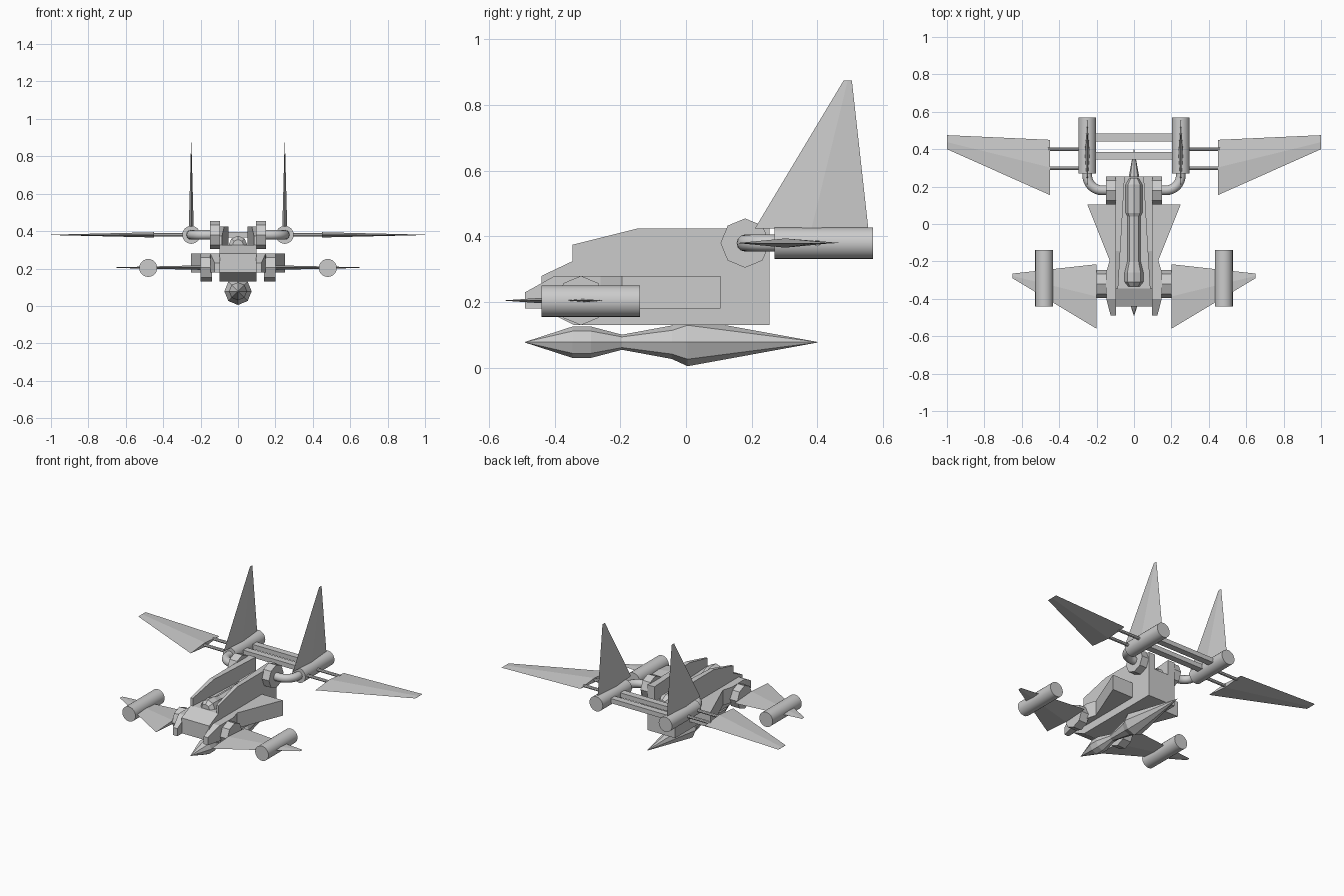
import bpy, bmesh, math
from mathutils import Vector

cube = bpy.data.objects.get("Cube")
if cube:
    bpy.data.objects.remove(cube, do_unlink=True)

grey = bpy.data.materials.new("hull_grey")
grey.use_nodes = True
colour = (0.6, 0.6, 0.6, 1)
grey.diffuse_color = colour
grey.node_tree.nodes["Principled BSDF"].inputs["Base Color"].default_value = colour


def loft(name, rings, mirror=False, smooth=False):
    """Skin a list of equal-length rings and cap both ends."""
    bm = bmesh.new()
    loops = [[bm.verts.new(p) for p in ring] for ring in rings]
    n = len(loops[0])
    for a, b in zip(loops, loops[1:]):
        for i in range(n):
            j = (i + 1) % n
            bm.faces.new((a[i], a[j], b[j], b[i]))
    bm.faces.new(loops[0])
    bm.faces.new(loops[-1])
    bmesh.ops.recalc_face_normals(bm, faces=bm.faces)
    mesh = bpy.data.meshes.new(name)
    bm.to_mesh(mesh)
    bm.free()
    mesh.materials.append(grey)
    ob = bpy.data.objects.new(name, mesh)
    bpy.context.collection.objects.link(ob)
    if mirror:
        ob.modifiers.new("Mirror", "MIRROR").use_mirror_merge = False
    if smooth:
        bpy.ops.object.select_all(action="DESELECT")
        ob.select_set(True)
        bpy.context.view_layer.objects.active = ob
        bpy.ops.object.shade_smooth_by_angle(angle=math.radians(40))
    return ob


def circle(r, sides):
    return [(r * math.cos(2 * math.pi * i / sides), r * math.sin(2 * math.pi * i / sides))
            for i in range(sides)]


def side_prism(name, profile, x0, x1, mirror=False):
    """Extrude a (y, z) profile across x."""
    return loft(name, [[(x, y, z) for y, z in profile] for x in (x0, x1)], mirror)


def lathe_y(name, x, z, stations, sides, mirror=False, smooth=False):
    """Round body along y from (y, radius) stations."""
    return loft(name, [[(x + u, y, z + v) for u, v in circle(r, sides)] for y, r in stations],
                mirror, smooth)


def rod_x(name, y, z, r, x0, x1, sides, mirror=True):
    return side_prism(name, [(y + u, z + v) for u, v in circle(r, sides)], x0, x1, mirror)


def blade(name, root, tip, thick, tip_thick):
    """Diamond-section wing; root and tip are (leading, trailing) points."""
    span = Vector(tip[0]) - Vector(root[0])
    side = Vector((0, 0, 1)) if abs(span.x) > abs(span.z) else Vector((1, 0, 0))
    rings = []
    for (lead, trail), t in ((root, thick), (tip, tip_thick)):
        lead, trail = Vector(lead), Vector(trail)
        mid = lead.lerp(trail, 0.5)
        rings.append([lead, mid + side * t, trail, mid - side * t])
    return loft(name, rings, True)


# Main body
side_prism("fuselage", [(-0.345, 0.325), (-0.44, 0.28), (-0.44, 0.18), (-0.34, 0.13),
                        (0.255, 0.13), (0.255, 0.325)], -0.1, 0.1)

# Raised side walls, thicker towards the rear
wall = [(-0.345, 0.375, 0.085), (-0.145, 0.425, 0.073), (0.255, 0.425, 0.05),
        (0.255, 0.32, 0.05), (-0.345, 0.32, 0.085)]
loft("upper_wall", [[(0.1, y, z) for y, z, x in wall], [(x, y, z) for y, z, x in wall]], True)

# Spine and canopy between the walls
lathe_y("spine", 0, 0.325, [(-0.335, 0.03), (-0.31, 0.05), (-0.26, 0.05), (-0.2, 0.035),
                            (0.04, 0.035), (0.06, 0.045), (0.21, 0.045), (0.245, 0.025)], 8)

# Flared side pods with tapered noses
plan = [(-0.49, 0.125, 0.23), (-0.4, 0.148, 0.28), (-0.26, 0.15, 0.28),
        (-0.195, 0.13, 0.28), (0.105, 0.25, 0.28)]
loft("side_pod", [[(0.095, y, 0.18), (x, y, 0.18), (x, y, top), (0.095, y, top)]
                  for y, x, top in plan], True)

# Underslung store
lathe_y("belly_store", 0, 0.078, [(-0.49, 0.001), (-0.345, 0.048), (-0.29, 0.048),
                                  (-0.195, 0.023), (-0.043, 0.051), (0.005, 0.073),
                                  (0.4, 0.001)], 8)

# Wing hubs
rod_x("front_hub", -0.32, 0.205, 0.075, 0.14, 0.2, 8)
rod_x("rear_hub", 0.18, 0.38, 0.075, 0.095, 0.15, 8)

# Front wings and their pods
blade("front_wing", ((0.2, -0.56, 0.205), (0.2, -0.215, 0.205)),
      ((0.65, -0.29, 0.205), (0.65, -0.265, 0.205)), 0.012, 0.002)
lathe_y("front_wing_pod", 0.48, 0.203, [(-0.44, 0.048), (-0.14, 0.048)], 24, True, True)

# Rear engines with tail fins and wings
lathe_y("rear_engine", 0.25, 0.38, [(0.27, 0.048), (0.57, 0.048)], 24, True, True)
blade("tail_fin", ((0.25, 0.21, 0.425), (0.25, 0.555, 0.425)),
      ((0.25, 0.48, 0.875), (0.25, 0.505, 0.875)), 0.013, 0.001)
blade("rear_wing", ((0.45, 0.155, 0.38), (0.45, 0.45, 0.38)),
      ((1.0, 0.4, 0.38), (1.0, 0.475, 0.38)), 0.014, 0.001)

# Crossbars between engines, rods out to the wings
for y in (0.365, 0.463):
    side_prism("crossbar", [(y - 0.021, 0.365), (y + 0.021, 0.365),
                            (y + 0.021, 0.395), (y - 0.021, 0.395)], -0.22, 0.22)
for y in (0.298, 0.4):
    rod_x("wing_rod", y, 0.38, 0.01, 0.28, 0.46, 8)

# Curved pipes from the rear hubs to the engines
bend = [(0.14, 0.18, 0)]
for i in range(9):
    a = math.pi / 2 * i / 8
    bend.append((0.17 + 0.08 * math.sin(a), 0.26 - 0.08 * math.cos(a), a))
bend.append((0.25, 0.28, math.pi / 2))
loft("engine_pipe", [[(x - u * math.sin(a), y + u * math.cos(a), 0.38 + v)
                      for u, v in circle(0.026, 12)] for x, y, a in bend], True, True)
